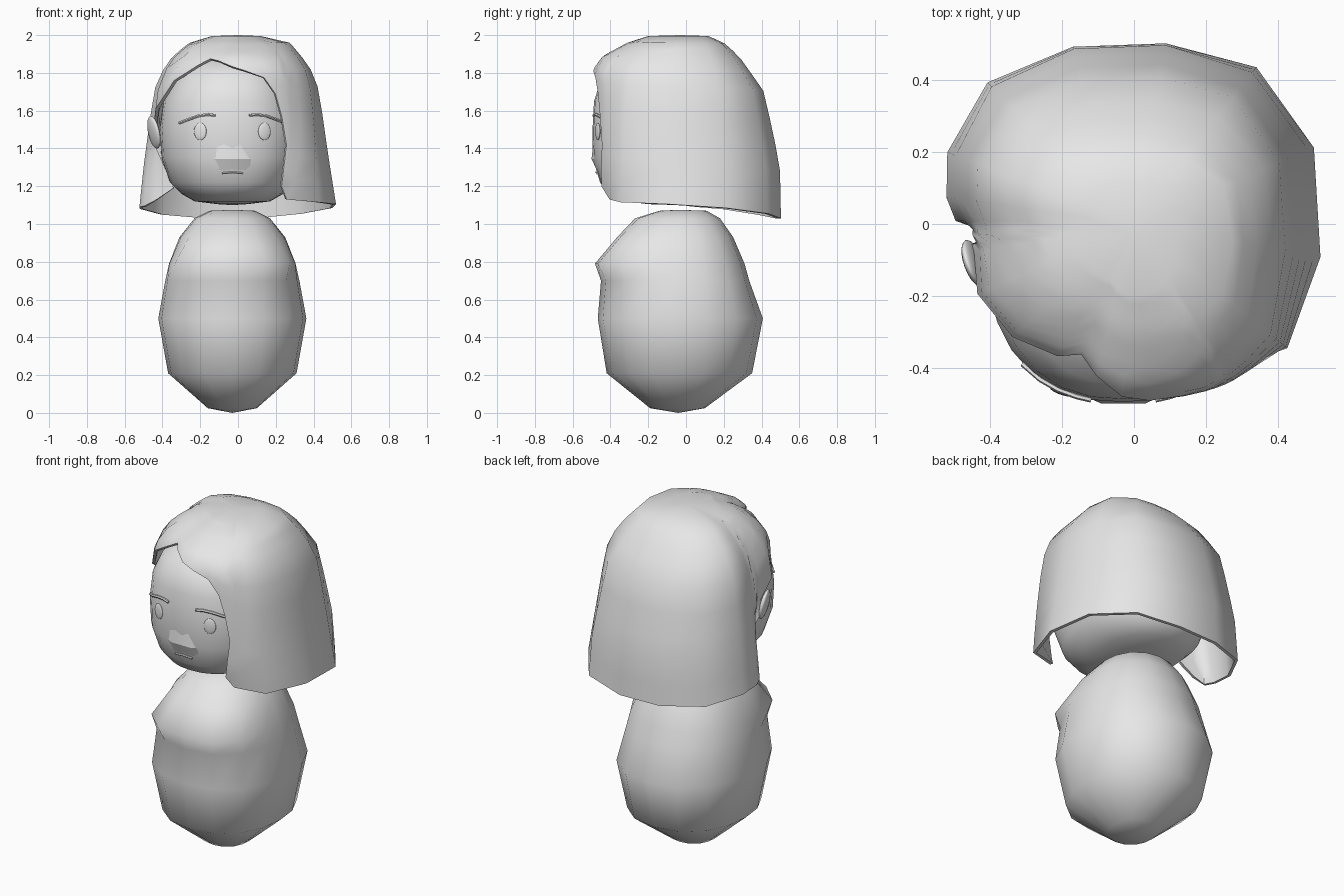
import bpy, bmesh, math

if "Cube" in bpy.data.objects:
    bpy.data.objects.remove(bpy.data.objects["Cube"])

CX, CY = -0.03, -0.04  # centre line of face and body
grey = bpy.data.materials.new("plain grey")
grey.diffuse_color = (0.8, 0.8, 0.8, 1)
grey.use_nodes = True
grey.node_tree.nodes["Principled BSDF"].inputs["Base Color"].default_value = grey.diffuse_color


def lerp(table, k):
    """Interpolate rows (key, values...) that are sorted by rising key."""
    if k <= table[0][0]:
        return table[0][1:]
    for p, q in zip(table, table[1:]):
        if k <= q[0]:
            t = (k - p[0]) / (q[0] - p[0])
            return [u + (v - u) * t for u, v in zip(p[1:], q[1:])]
    return table[-1][1:]


def ring_point(row, deg, n, cx=0.0, cy=0.0, scale=1.0):
    """Point on a rounded ring; row = right, left, front, back half-widths."""
    s, c = math.sin(math.radians(deg)), math.cos(math.radians(deg))
    a = row[0] if s > 0 else row[1]
    b = row[2] if c > 0 else row[3]
    r = scale * (abs(s / a) ** n + abs(c / b) ** n) ** (-1 / n)
    return cx + r * s, cy - r * c


def finish(ob, angle=None):
    ob.data.materials.append(grey)
    bpy.ops.object.select_all(action='DESELECT')
    ob.select_set(True)
    bpy.context.view_layer.objects.active = ob
    if angle:
        bpy.ops.object.shade_smooth_by_angle(angle=math.radians(angle))
    else:
        bpy.ops.object.shade_smooth()
    return ob


def skin(name, rings, pole_top=None, pole_bottom=None):
    """Bridge closed rings, optionally capping with poles."""
    bm = bmesh.new()
    vs = [[bm.verts.new(p) for p in r] for r in rings]
    m = len(vs[0])
    for lo, hi in zip(vs, vs[1:]):
        for i in range(m):
            j = (i + 1) % m
            bm.faces.new((lo[i], lo[j], hi[j], hi[i]))
    for pole, ring in ((pole_bottom, vs[0]), (pole_top, vs[-1])):
        if pole:
            v = bm.verts.new(pole)
            for i in range(m):
                bm.faces.new((ring[i], ring[(i + 1) % m], v))
    bmesh.ops.recalc_face_normals(bm, faces=bm.faces)
    me = bpy.data.meshes.new(name)
    bm.to_mesh(me)
    bm.free()
    ob = bpy.data.objects.new(name, me)
    bpy.context.collection.objects.link(ob)
    return ob


def loft(name, rows, segs, bottom, top):
    rings = []
    for z, a, f, b, n in rows:
        ring = []
        for i in range(segs):
            deg = 360 * i / segs
            front = math.cos(math.radians(deg)) > 0
            m = n if front else min(n, 2.25)
            ring.append((*ring_point((a, a, f + CY, b - CY), deg, m, CX, CY), z))
        rings.append(ring)
    return finish(skin(name, rings, (CX, CY, top), (CX, CY, bottom)))


# Body: z, half-width, front, back, squareness; the chest has a square ridge
BODY = [(.025, .13, .19, .10, 2.2), (.21, .34, .42, .35, 2.2),
        (.5, .392, .467, .407, 2.3), (.7, .355, .45, .335, 2.4),
        (.79, .335, .482, .31, 3.4), (.93, .28, .365, .25, 2.6),
        (1.03, .2, .27, .18, 2.2), (1.07, .12, .14, .11, 2.2)]
loft("body", BODY, 16, 0.0, 1.075)

# Head
HEAD = [(1.105, .08, .2, .12, 2.4), (1.12, .2, .32, .24, 2.4),
        (1.16, .27, .41, .3, 2.4), (1.22, .33, .455, .34, 2.4),
        (1.35, .375, .493, .38, 2.4), (1.5, .385, .495, .4, 2.4),
        (1.65, .365, .487, .38, 2.4), (1.78, .3, .445, .33, 2.4),
        (1.87, .2, .3, .25, 2.4), (1.9, .08, .14, .1, 2.4)]
loft("head", HEAD, 32, 1.1, 1.905)


def face_y(x, z):
    a, f = lerp(HEAD, z)[:2]
    return CY - (f + CY) * (1 - min(1, abs((x - CX) / a)) ** 2.4) ** (1 / 2.4)


# Hair: z, right, left, front, back half-widths
HAIR = [(1.03, .535, .535, .46, .505), (1.3, .49, .507, .485, .5),
        (1.5, .46, .48, .495, .46), (1.71, .43, .45, .495, .41),
        (1.82, .385, .4, .492, .33), (1.89, .335, .35, .44, .28),
        (1.96, .275, .26, .31, .2), (1.995, .12, .14, .2, .12)]
# Hairline: direction from the front, lower edge height, radius factor
EDGE = [(-83, 1.45, .94), (-80, 1.53, .94), (-66, 1.61, .98), (-47, 1.76, .95),
        (-30, 1.84, .89), (-22, 1.875, .86), (-14, 1.865, .94), (-4, 1.835, 1),
        (5, 1.81, 1), (16, 1.775, 1), (23, 1.69, 1), (27, 1.57, 1),
        (30, 1.42, 1), (31.5, 1.3, 1), (33, 1.2, 1), (40, 1.13, 1),
        (51, 1.115, 1.03), (80, 1.105, 1), (113, 1.085, 1), (142, 1.055, 1.01),
        (170, 1.03, 1), (199, 1.03, 1), (226, 1.05, 1.02), (249, 1.08, 1.02),
        (262, 1.09, .99), (269, 1.095, .94), (272, 1.13, .82), (274, 1.19, .66)]
rings = []
for s in (1, .88, .74, .6, .45, .3, .2, .13, .08, .04, 0):
    ring = []
    for deg, low, k in EDGE:
        z = 1.995 - (1.995 - low) * s
        if 27 <= deg <= 40:      # front lock swings back over the cheek
            deg -= max(0, 1.42 - z) * 26
            k -= max(0, 1.2 - z) * .8
        if deg > 270:            # flap curls in behind the ear
            k = .94 + (k - .94) * min(1, max(0, (1.5 - z) / .25))
        ring.append((*ring_point(lerp(HAIR, z), deg, 2.5, scale=k), z))
    rings.append(ring)
hair = skin("hair", rings, pole_top=(0, -.03, 2.0))
mod = hair.modifiers.new("thickness", 'SOLIDIFY')
mod.thickness = 0.018
mod.offset = -1
bpy.context.view_layer.objects.active = hair
bpy.ops.object.modifier_apply(modifier=mod.name)
finish(hair, 50)


def ellipsoid(name, loc, size, turn=0, lean=0):
    bpy.ops.mesh.primitive_uv_sphere_add(segments=16, ring_count=10, radius=1,
                                         location=loc, rotation=(0, lean, turn))
    ob = bpy.context.object
    ob.name = name
    ob.scale = size
    return finish(ob)


def strand(name, pts, radius):
    """Thin rounded line lying on the face."""
    cu = bpy.data.curves.new(name, 'CURVE')
    cu.dimensions = '3D'
    cu.bevel_depth = radius
    cu.bevel_resolution = 1
    cu.use_fill_caps = True
    sp = cu.splines.new('POLY')
    sp.points.add(len(pts) - 1)
    for p, (x, z) in zip(sp.points, pts):
        p.co = (x, face_y(x, z) - 0.004, z, 1)
    ob = bpy.data.objects.new(name, cu)
    bpy.context.collection.objects.link(ob)
    bpy.ops.object.select_all(action='DESELECT')
    ob.select_set(True)
    bpy.context.view_layer.objects.active = ob
    bpy.ops.object.convert(target='MESH')
    finish(bpy.context.object, 40)


# Paired features: ears, eyes, eyebrows
for side, label in ((-1, "left"), (1, "right")):
    ellipsoid(label + "_ear", (CX + side * .415, -.11, 1.485), (.022, .07, .088),
              -side * math.radians(20), side * math.radians(12))
    ex = CX + side * .17
    ellipsoid(label + "_eye", (ex, face_y(ex, 1.49), 1.49), (.035, .009, .046),
              side * math.radians(18))
    strand(label + "_eyebrow",
           [(CX + side * dx, z) for dx, z in
            ((.09, 1.575), (.13, 1.58), (.18, 1.573), (.23, 1.555), (.28, 1.535))], .008)

# Mouth
strand("mouth", [(CX - .055, 1.268), (CX, 1.274), (CX + .055, 1.268)], .006)

# Nose: low wedge with a flat underside
bm = bmesh.new()
grid = []
for z, w, out in ((1.43, .04, -.003), (1.345, .06, .011), (1.285, .055, .001)):
    row = []
    for dx, o in ((-w - .05, -.004), (-w, out), (w, out), (w + .05, -.004)):
        row.append(bm.verts.new((CX + dx, face_y(CX + dx, z) - o, z)))
    grid.append(row)
for up, dn in zip(grid, grid[1:]):
    for i in range(3):
        bm.faces.new((up[i], dn[i], dn[i + 1], up[i + 1]))
me = bpy.data.meshes.new("nose")
bm.to_mesh(me)
bm.free()
nose = bpy.data.objects.new("nose", me)
bpy.context.collection.objects.link(nose)
finish(nose, 25)
